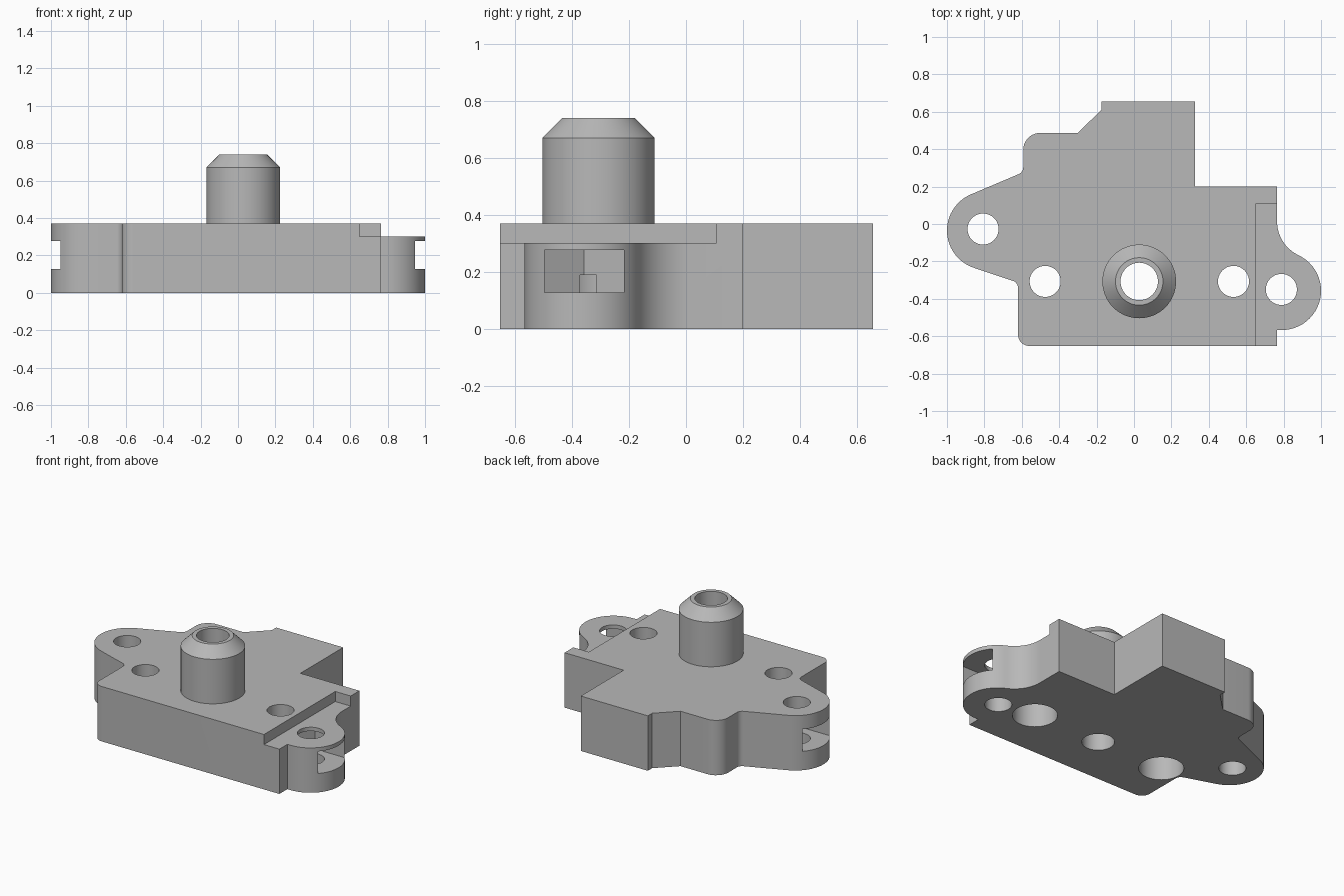
import bpy, bmesh, math
from mathutils import Vector

cube = bpy.data.objects.get("Cube")
if cube:
    bpy.data.objects.remove(cube, do_unlink=True)

mat = bpy.data.materials.new("plain_grey")
mat.use_nodes = True
grey = (0.48, 0.48, 0.48, 1)
mat.diffuse_color = grey
mat.node_tree.nodes["Principled BSDF"].inputs["Base Color"].default_value = grey


def arc(cx, cy, r, a0, a1, n=24):
    angles = [math.radians(a0 + (a1 - a0) * i / n) for i in range(n + 1)]
    return [(cx + r * math.cos(a), cy + r * math.sin(a)) for a in angles]


def circle(cx, cy, r):
    return arc(cx, cy, r, 0, 360, 64)[:-1]


def fillet(before, corner, after, r, n=8):
    """Round a corner between two neighbouring points."""
    p = Vector(corner)
    u = (Vector(before) - p).normalized()
    v = (Vector(after) - p).normalized()
    half = u.angle(v) / 2
    centre = p + (u + v).normalized() * (r / math.sin(half))
    start = p + u * (r / math.tan(half)) - centre
    end = p + v * (r / math.tan(half)) - centre
    return [tuple(centre + start.lerp(end, i / n).normalized() * r) for i in range(n + 1)]


def loft(name, sections):
    """Closed solid through (outline, height) sections, bottom to top."""
    bm = bmesh.new()
    rings = [[bm.verts.new((x, y, z)) for x, y in points] for points, z in sections]
    for a, b in zip(rings, rings[1:]):
        for i in range(len(a)):
            j = (i + 1) % len(a)
            bm.faces.new((a[i], a[j], b[j], b[i]))
    bm.faces.new(rings[0][::-1])
    bm.faces.new(rings[-1])
    bmesh.ops.recalc_face_normals(bm, faces=bm.faces[:])
    me = bpy.data.meshes.new(name)
    bm.to_mesh(me)
    bm.free()
    me.materials.append(mat)
    ob = bpy.data.objects.new(name, me)
    bpy.context.collection.objects.link(ob)
    return ob


def prism(name, points, z0, z1):
    return loft(name, [(points, z0), (points, z1)])


def combine(target, tool, operation="DIFFERENCE"):
    """Apply a boolean and remove the tool."""
    mod = target.modifiers.new("combine", "BOOLEAN")
    mod.operation, mod.object, mod.solver = operation, tool, "EXACT"
    bpy.context.view_layer.objects.active = target
    bpy.ops.object.modifier_apply(modifier=mod.name)
    bpy.data.objects.remove(tool, do_unlink=True)


# Plate outline, counter-clockwise, with an ear at each end
left_ear = arc(-0.79, -0.035, 0.21, 113.5, 253.3)
front_left, front_right = (-0.62, -0.652), (0.765, -0.652)
low_notch, high_notch = (-0.62, -0.313), (-0.592, 0.277)
shoulder, ramp = (-0.592, 0.487), (-0.30, 0.487)
outline = (
    fillet(low_notch, front_left, front_right, 0.06)
    + [front_right, (0.765, -0.567)]
    + arc(0.79, -0.357, 0.21, -90, 64.7)
    + arc(0.965, 0.014, 0.2, 244.7, 180, 12)[1:]
    + [(0.765, 0.2), (0.325, 0.2), (0.325, 0.656), (-0.175, 0.656),
       (-0.175, 0.61), ramp]
    + fillet(ramp, shoulder, high_notch, 0.09)
    + fillet(shoulder, high_notch, left_ear[0], 0.04)
    + left_ear
    + fillet(left_ear[-1], low_notch, front_left, 0.04)
)
plate = prism("mounting_plate", outline, 0, 0.37)

# Lowered step along one end
step = [(0.65, -0.8), (1.2, -0.8), (1.2, 0.107), (0.65, 0.107)]
combine(plate, prism("step", step, 0.302, 0.5))

# Hollow post with a chamfered rim
px, py = 0.028, -0.307
wall, rim = circle(px, py, 0.197), circle(px, py, 0.127)
combine(plate, loft("post", [(wall, 0.3), (wall, 0.67), (rim, 0.74)]), "UNION")
combine(plate, prism("bore", circle(px, py, 0.1), -0.1, 1))

# Nut slots open at the tip of each ear, pointed at the inner end
for side, tip, y in ((1, 0.645, -0.357), (-1, 0.65, -0.033)):
    slot = [(tip, y), (tip + 0.081, y + 0.14), (1.2, y + 0.14),
            (1.2, y - 0.14), (tip + 0.081, y - 0.14)]
    combine(plate, prism("nut_slot", [(side * a, b) for a, b in slot], 0.127, 0.276))

# Screw holes in the ears, and counterbored holes beside the post
for x, y in ((-0.807, -0.027), (0.788, -0.35), (-0.475, py), (0.532, py)):
    combine(plate, prism("screw_hole", circle(x, y, 0.083), -0.1, 0.6))
for x in (-0.475, 0.532):
    combine(plate, prism("counterbore", circle(x, py, 0.138), -0.1, 0.19))

# Smooth curved walls, keep edges crisp
bpy.ops.object.select_all(action="DESELECT")
plate.select_set(True)
bpy.context.view_layer.objects.active = plate
bpy.ops.object.shade_smooth_by_angle(angle=math.radians(30))
